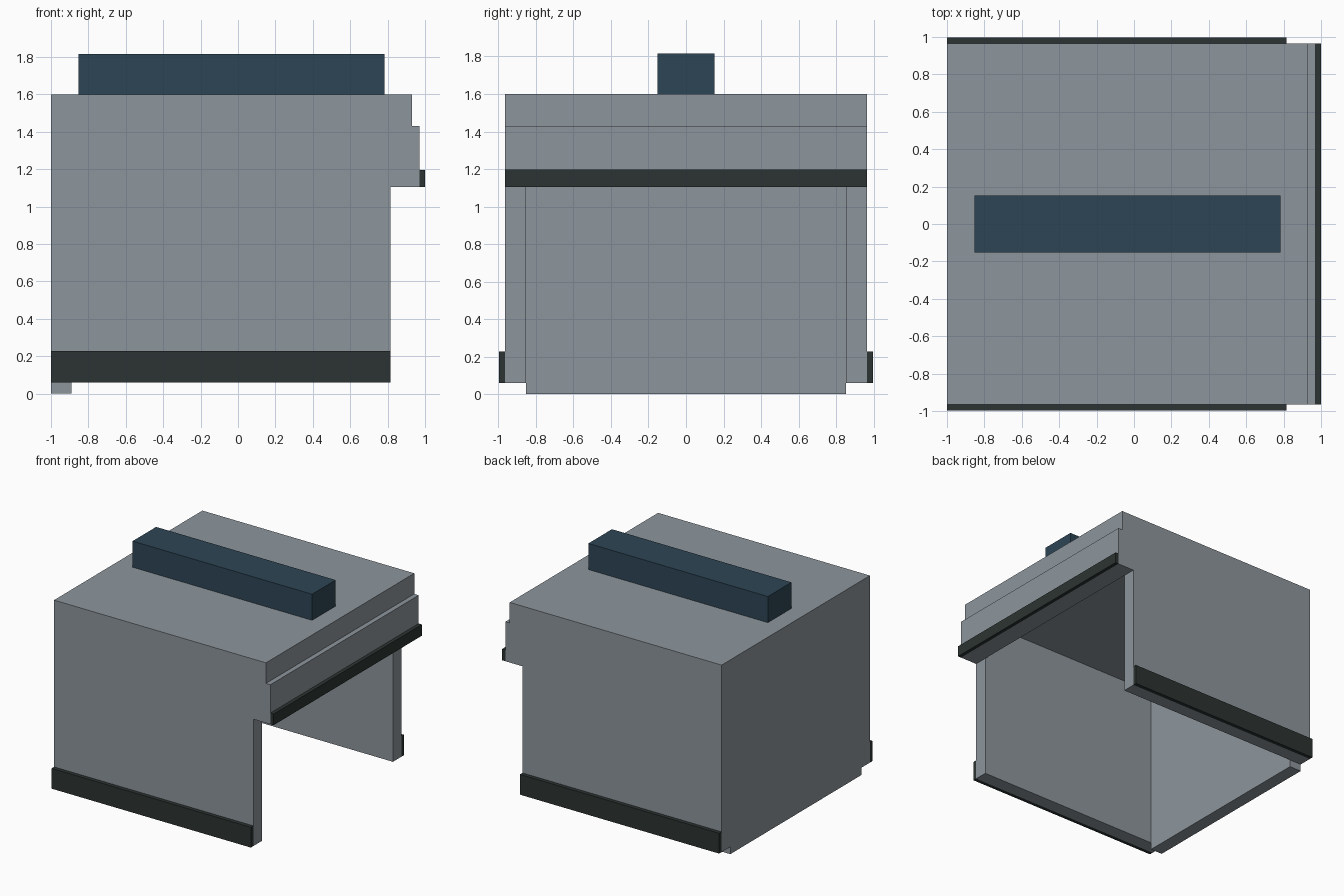
import bpy
import bmesh
from mathutils import Vector

if "Cube" in bpy.data.objects:
    bpy.data.objects.remove(bpy.data.objects["Cube"])


def material(name, colour):
    mat = bpy.data.materials.new(name)
    mat.diffuse_color = (*colour, 1.0)
    mat.use_nodes = True
    mat.node_tree.nodes["Principled BSDF"].inputs["Base Color"].default_value = mat.diffuse_color
    return mat


GREY = material("body grey", (0.27, 0.305, 0.335))
BLUE = material("dark blue", (0.026, 0.059, 0.091))
DARK = material("charcoal", (0.025, 0.034, 0.032))


def box(name, x, y, z, mat):
    """Axis-aligned box from (min, max) ranges."""
    bm = bmesh.new()
    bmesh.ops.create_cube(bm, size=1.0)
    low, high = Vector((x[0], y[0], z[0])), Vector((x[1], y[1], z[1]))
    bmesh.ops.scale(bm, vec=high - low, verts=bm.verts)
    bmesh.ops.translate(bm, vec=(low + high) / 2, verts=bm.verts)
    mesh = bpy.data.meshes.new(name)
    bm.to_mesh(mesh)
    bm.free()
    mesh.materials.append(mat)
    obj = bpy.data.objects.new(name, mesh)
    bpy.context.collection.objects.link(obj)
    return obj


LEFT, OPENING = -1.0, 0.815     # ends of the side walls
INNER, OUTER = 0.852, 0.965     # side wall faces
BASE, CEILING, ROOF = 0.06, 1.43, 1.6

# Roof slab and the stepped lintel over the open end
box("roof", (LEFT, 0.93), (-OUTER, OUTER), (CEILING, ROOF), GREY)
box("lintel", (OPENING, 0.97), (-OUTER, OUTER), (1.105, CEILING), GREY)
box("lintel_trim", (0.97, 1.0), (-OUTER, OUTER), (1.105, 1.197), DARK)

# Closed end wall, reaching the ground
box("end_wall", (LEFT, -0.89), (-INNER, INNER), (0.0, CEILING), GREY)

# Side walls with a dark skirting strip, mirrored front and back
for side, s in (("front", -1), ("back", 1)):
    def span(a, b):
        return tuple(sorted((s * a, s * b)))
    box(side + "_wall", (LEFT, OPENING), span(INNER, OUTER), (BASE, CEILING), GREY)
    box(side + "_skirting", (LEFT, OPENING), span(OUTER, 0.997), (BASE, 0.227), DARK)

# Raised bar along the roof
box("roof_bar", (-0.853, 0.782), (-0.153, 0.153), (ROOF, 1.815), BLUE)
